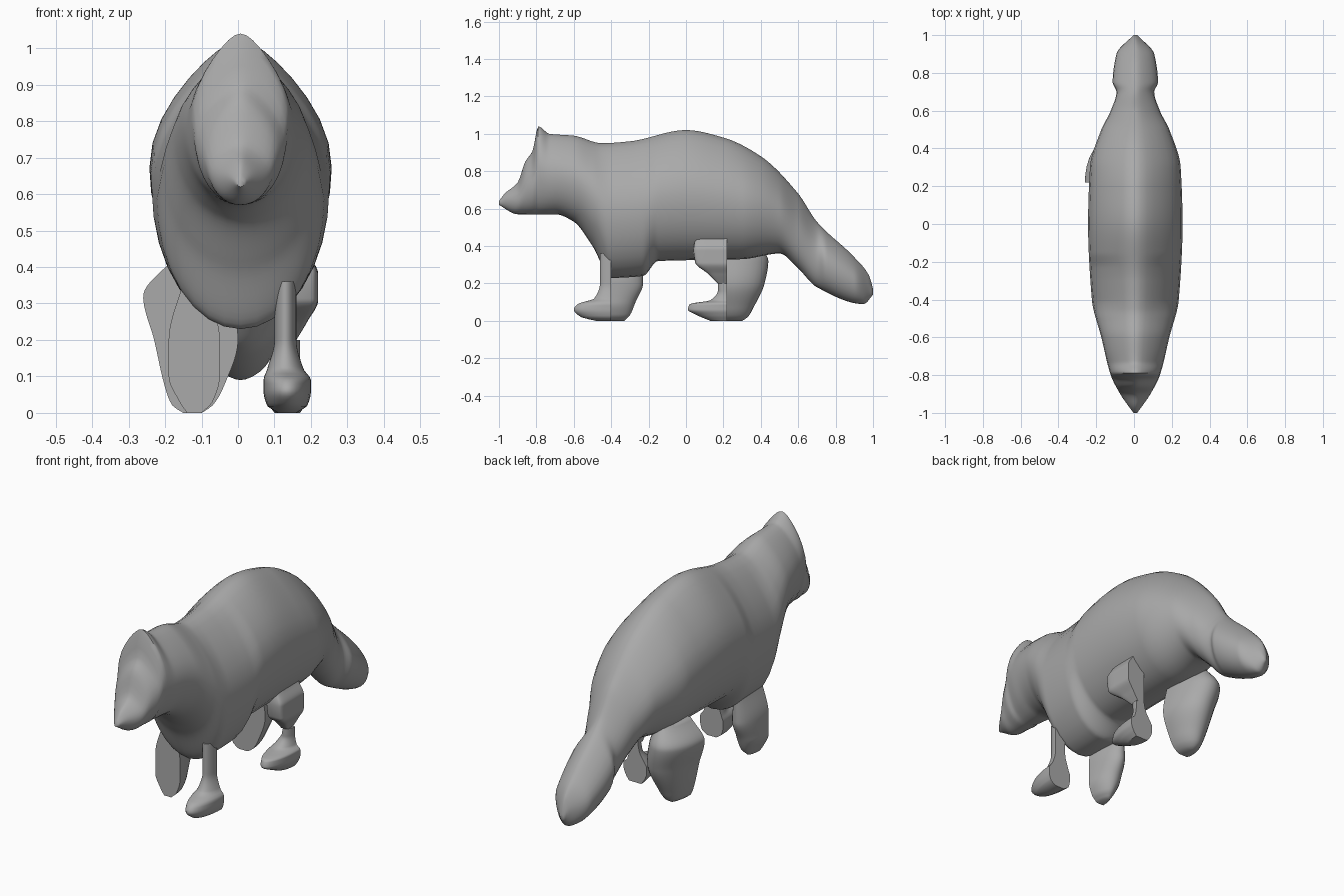
import bpy
import bmesh
from math import sin, cos, pi, radians, copysign

if "Cube" in bpy.data.objects:
    bpy.data.objects.remove(bpy.data.objects["Cube"])

grey = bpy.data.materials.new("plain grey")
grey.use_nodes = True
grey.diffuse_color = (0.4, 0.4, 0.4, 1)
shader = grey.node_tree.nodes["Principled BSDF"]
shader.inputs["Base Color"].default_value = grey.diffuse_color


def smooth_curve(keys):
    """Return a function that passes smoothly through (position, value) keys."""
    slopes = [(after[1] - before[1]) / (after[0] - before[0])
              for before, after in zip(keys, keys[1:])]
    tangents = [slopes[0]]
    for before, after in zip(slopes, slopes[1:]):
        same_way = before * after > 0
        tangents.append(2 * before * after / (before + after) if same_way else 0)
    tangents.append(slopes[-1])

    def value(position):
        index = 0
        while index < len(slopes) - 1 and position > keys[index + 1][0]:
            index += 1
        (start, low), (end, high) = keys[index], keys[index + 1]
        span = end - start
        t = (position - start) / span
        ease = t * t * (3 - 2 * t)
        leave = tangents[index] * span * t * (1 - t) ** 2
        arrive = tangents[index + 1] * span * t * t * (1 - t)
        return low + (high - low) * ease + leave - arrive

    return value


def spread(start, end, count):
    """List evenly spaced values from start to end."""
    return [start + (end - start) * i / count for i in range(count + 1)]


def skin(name, rings, crease):
    """Join rings of points into a closed, smooth-shaded surface."""
    bm = bmesh.new()
    loops = [[bm.verts.new(point) for point in ring] for ring in rings]
    for lower, upper in zip(loops, loops[1:]):
        for i in range(len(lower)):
            bm.faces.new((lower[i - 1], lower[i], upper[i], upper[i - 1]))
    bm.faces.new(loops[0])
    bm.faces.new(loops[-1])
    bmesh.ops.recalc_face_normals(bm, faces=bm.faces)
    mesh = bpy.data.meshes.new(name)
    bm.to_mesh(mesh)
    bm.free()
    mesh.materials.append(grey)
    obj = bpy.data.objects.new(name, mesh)
    bpy.context.collection.objects.link(obj)
    bpy.ops.object.select_all(action="DESELECT")
    obj.select_set(True)
    bpy.context.view_layer.objects.active = obj
    bpy.ops.object.shade_smooth_by_angle(angle=radians(crease))


def torso_ring(y, width, top, bottom):
    """Make an oval cross-section that narrows towards the back ridge."""
    middle, height = (top + bottom) / 2, (top - bottom) / 2
    ring = []
    for angle in spread(0, 2 * pi, 32)[:-1]:
        narrowing = 1 - 0.4 * max(0, cos(angle)) ** 2
        ring.append((width * sin(angle) * narrowing + 0.007, y,
                     middle + height * cos(angle)))
    return ring


def limb(name, cut, roundness, stations):
    """Build a leg, flat at y = cut, from (height, x from, x to, y reach)."""
    heights = [station[0] for station in stations]
    inner, outer, reach = [
        smooth_curve(list(zip(heights, column)))
        for column in list(zip(*stations))[1:]]
    rings = []
    for z in spread(heights[0], heights[-1], 40):
        centre = (inner(z) + outer(z)) / 2
        half_width = (outer(z) - inner(z)) / 2
        ring = []
        for angle in spread(0, pi, 16):
            side = copysign(abs(cos(angle)) ** roundness, cos(angle))
            depth = abs(sin(angle)) ** roundness
            ring.append((centre + half_width * side,
                         cut + (reach(z) - cut) * depth, z))
        rings.append(ring)
    skin(name, rings, 50)


# Body from nose to tail tip: back line with ear ridge, belly line, half width
back_line = smooth_curve([
    (-1, .64), (-.97, .68), (-.9, .74), (-.86, .85), (-.82, .91), (-.79, 1.04),
    (-.73, 1), (-.6, .99), (-.45, .95), (-.3, .96), (0, 1.02), (.2, .98),
    (.4, .88), (.6, .68), (.7, .53), (.9, .34), (.98, .24), (1, .17)])
belly_line = smooth_curve([
    (-1, .62), (-.9, .57), (-.7, .57), (-.6, .53), (-.5, .4), (-.4, .23),
    (-.23, .24), (-.15, .32), (.3, .33), (.5, .36), (.6, .28), (.7, .18),
    (.95, .09), (1, .14)])
girth = smooth_curve([
    (-1, .01), (-.9, .08), (-.8, .13), (-.6, .18), (-.4, .23), (0, .25),
    (.3, .24), (.5, .18), (.6, .13), (.7, .1), (.75, .12), (.9, .1), (1, .01)])
skin("body", [torso_ring(y, girth(y), back_line(y), belly_line(y))
              for y in spread(-1, 1, 200)], 60)

# Slim front leg with a foot that points forward
limb("front_left_leg", -.4, 1, [
    (0, .11, .16, -.48), (.02, .08, .19, -.56), (.06, .07, .2, -.6),
    (.09, .07, .2, -.58), (.12, .08, .18, -.49), (.2, .1, .16, -.46),
    (.36, .1, .16, -.46)])

# Heavy front leg, flat in front
limb("front_right_leg", -.4, 1, [
    (0, -.14, -.1, -.33), (.03, -.16, -.07, -.3), (.1, -.19, -.05, -.27),
    (.2, -.19, -.05, -.23), (.36, -.15, -.09, -.23)])

# Slim hind leg: long foot and narrow hock under a square thigh
limb("hind_left_foot", .22, 1, [
    (0, .1, .17, .13), (.03, .08, .19, .06), (.06, .07, .2, .01),
    (.09, .07, .2, .02), (.11, .08, .18, .13), (.16, .11, .17, .17),
    (.2, .12, .17, .17)])
limb("hind_left_thigh", .22, .3, [
    (.2, .12, .16, .17), (.25, .12, .19, .12), (.31, .12, .22, .05),
    (.38, .12, .22, .04), (.44, .12, .19, .05)])

# Heavy hind leg, flat in front
limb("hind_right_leg", .22, 1, [
    (0, -.15, -.1, .3), (.02, -.18, -.07, .33), (.07, -.2, -.04, .36),
    (.2, -.23, 0, .42), (.32, -.26, -.02, .44), (.42, -.18, -.06, .38)])
